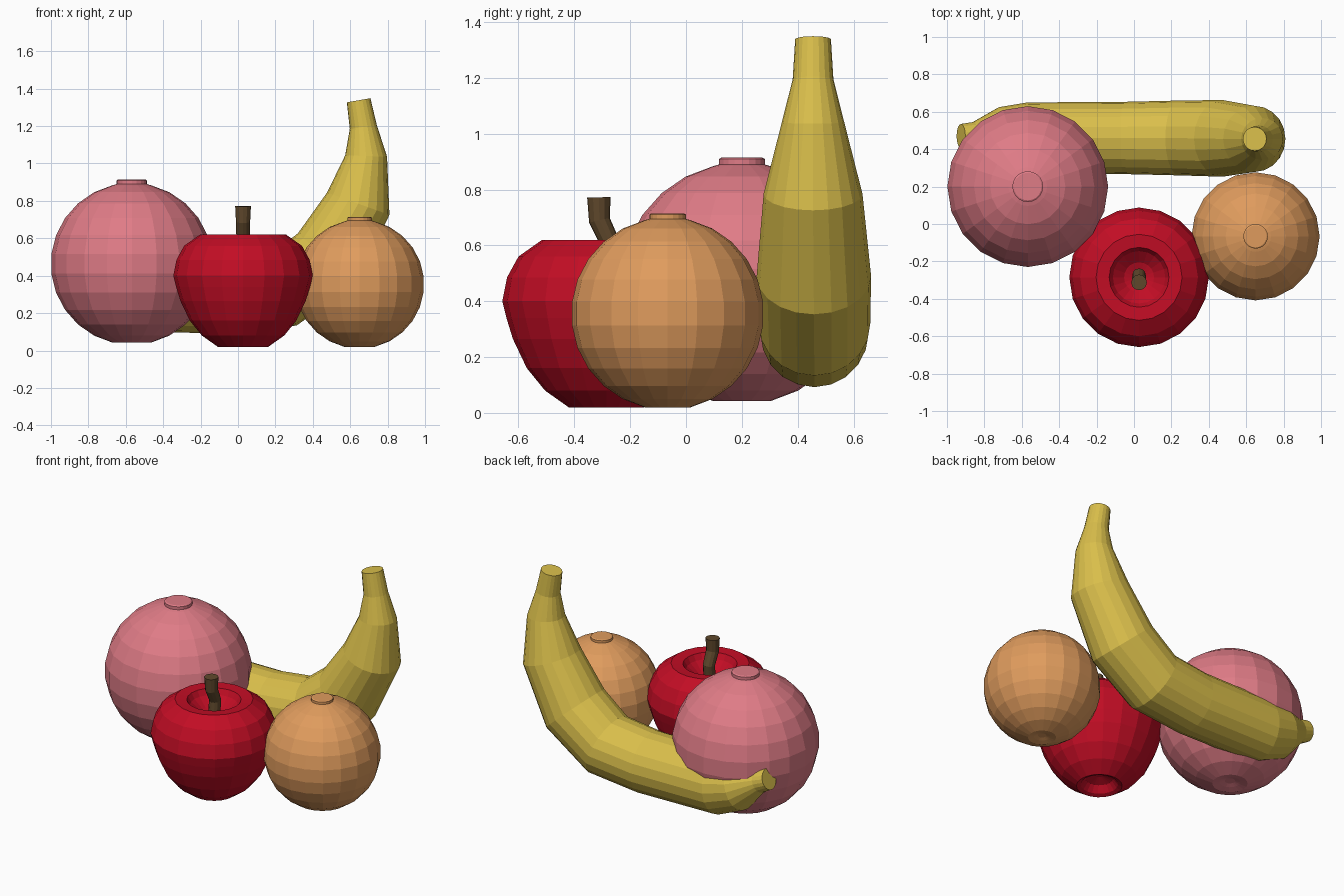
import bpy, bmesh, math
from mathutils import Vector

if "Cube" in bpy.data.objects:
    bpy.data.objects.remove(bpy.data.objects["Cube"])


def material(name, rgb):
    m = bpy.data.materials.new(name)
    m.diffuse_color = (*rgb, 1)
    m.use_nodes = True
    m.node_tree.nodes["Principled BSDF"].inputs["Base Color"].default_value = m.diffuse_color
    return m


pink = material("pink", (0.74, 0.2, 0.24))
orange = material("orange", (0.74, 0.33, 0.11))
yellow = material("yellow", (0.70, 0.52, 0.07))
red = material("red", (0.54, 0.004, 0.018))
brown = material("brown", (0.115, 0.065, 0.025))


def skin(name, rings, side, mat, sides=20):
    """Skin rings (centre, radius, axis) with flat quads and capped ends."""
    bm = bmesh.new()
    side = Vector(side)
    loops = []
    for c, r, axis in rings:
        v = Vector(axis).normalized().cross(side)
        angles = [2 * math.pi * i / sides for i in range(sides)]
        loops.append([bm.verts.new(Vector(c) + r * (math.cos(a) * side + math.sin(a) * v))
                      for a in angles])
    for a, b in zip(loops, loops[1:]):
        for i in range(sides):
            j = (i + 1) % sides
            bm.faces.new((a[i], a[j], b[j], b[i]))
    bm.faces.new(loops[0])
    bm.faces.new(loops[-1])
    bmesh.ops.recalc_face_normals(bm, faces=bm.faces)
    mesh = bpy.data.meshes.new(name)
    bm.to_mesh(mesh)
    bm.free()
    mesh.materials.append(mat)
    ob = bpy.data.objects.new(name, mesh)
    bpy.context.collection.objects.link(ob)
    return ob


def lathe(name, x, y, profile, mat):
    return skin(name, [((x, y, z), r, (0, 0, 1)) for r, z in profile], (0, 1, 0), mat)


def tube(name, path, side, mat, sides=20):
    pts = [Vector(p[:3]) for p in path]
    rings = []
    for i, p in enumerate(path):
        a, b = pts[max(i - 1, 0)], pts[min(i + 1, len(pts) - 1)]
        t1 = (pts[i] - a).normalized() if i else Vector()
        t2 = (b - pts[i]).normalized() if i < len(pts) - 1 else Vector()
        rings.append((pts[i], p[3], t1 + t2))
    return skin(name, rings, side, mat, sides)


# Round citrus fruits: dimpled base, globe, small raised button on top
def citrus(name, x, y, z, r, mat):
    profile = [(0.07 * r, z - 0.93 * r), (0.14 * r, z - 0.95 * r)]
    for k in range(1, 13):
        a = math.pi * k / 13
        profile.append((r * math.sin(a), z - r * math.cos(a)))
    profile += [(0.19 * r, z + 0.985 * r), (0.19 * r, z + 1.03 * r), (0.17 * r, z + 1.042 * r)]
    lathe(name, x, y, profile, mat)


citrus("grapefruit", -0.568, 0.2, 0.463, 0.433, pink)
citrus("orange_fruit", 0.65, -0.066, 0.355, 0.345, orange)

# Apple with hollows at top and bottom
lathe("apple", 0.027, -0.285, [
    (0.02, 0.09), (0.08, 0.07), (0.11, 0.03), (0.135, 0.02), (0.22, 0.08), (0.285, 0.16),
    (0.335, 0.265), (0.358, 0.34), (0.373, 0.40), (0.356, 0.485), (0.315, 0.56),
    (0.23, 0.62), (0.16, 0.615), (0.14, 0.58), (0.08, 0.53), (0.02, 0.51)], red)

# Bent apple stem
tube("apple_stem", [(0.027, -0.285, 0.49, 0.036), (0.027, -0.273, 0.61, 0.036),
                    (0.027, -0.31, 0.69, 0.038), (0.027, -0.312, 0.772, 0.042)],
     (1, 0, 0), brown, 12)

# Banana: x, y, z, radius along its curve
tube("banana", [
    (0.645, 0.455, 1.338, 0.064), (0.67, 0.455, 1.195, 0.073), (0.685, 0.455, 1.04, 0.112),
    (0.643, 0.455, 0.785, 0.177), (0.473, 0.458, 0.49, 0.205), (0.24, 0.46, 0.32, 0.2),
    (-0.06, 0.46, 0.285, 0.193), (-0.57, 0.46, 0.288, 0.19), (-0.72, 0.465, 0.325, 0.16),
    (-0.86, 0.47, 0.385, 0.075), (-0.925, 0.47, 0.41, 0.065)], (0, 1, 0), yellow)
